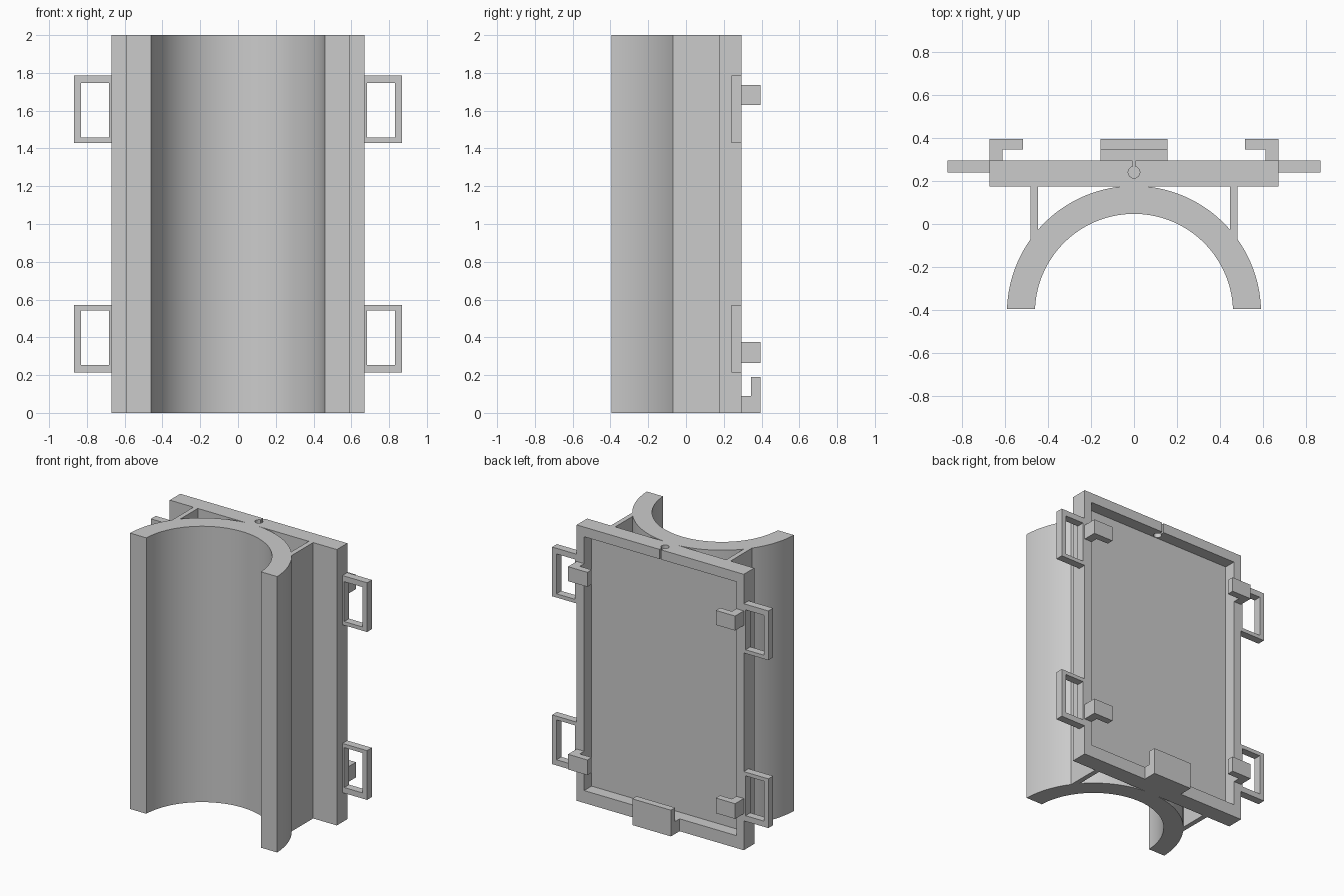
import bpy, bmesh
from math import asin, cos, sin, pi, radians

cube = bpy.data.objects.get("Cube")
if cube:
    bpy.data.objects.remove(cube, do_unlink=True)

grey = bpy.data.materials.new("plain grey")
grey.use_nodes = True
colour = (0.6, 0.6, 0.6, 1)
grey.diffuse_color = colour
grey.node_tree.nodes["Principled BSDF"].inputs["Base Color"].default_value = colour

HEIGHT = 2.0
FRONT, BACK, END = 0.175, 0.295, 0.394   # tray front, tray back, clip back
HALF = 0.67                              # half the tray width
RIM = 0.06


def prism(name, outline, low, high, axis="z"):
    """Extrude a closed outline: (x, y) along z, or (x, z) along y."""
    def place(a, b, c):
        return (a, b, c) if axis == "z" else (a, c, b)
    bm = bmesh.new()
    face = bm.faces.new([bm.verts.new(place(a, b, low)) for a, b in outline])
    made = bmesh.ops.extrude_face_region(bm, geom=[face])["geom"]
    moved = [v for v in made if isinstance(v, bmesh.types.BMVert)]
    bmesh.ops.translate(bm, verts=moved, vec=place(0, 0, high - low))
    bmesh.ops.recalc_face_normals(bm, faces=bm.faces)
    mesh = bpy.data.meshes.new(name)
    bm.to_mesh(mesh)
    bm.free()
    mesh.materials.append(grey)
    obj = bpy.data.objects.new(name, mesh)
    bpy.context.collection.objects.link(obj)
    return obj


def box(name, x, y, z):
    return prism(name, [(x[0], y[0]), (x[1], y[0]), (x[1], y[1]), (x[0], y[1])], *z)


def cut(obj, cutter):
    cutter.hide_render = True
    mod = obj.modifiers.new("cut", "BOOLEAN")
    mod.operation = "DIFFERENCE"
    mod.solver = "EXACT"
    mod.object = cutter
    bpy.context.view_layer.objects.active = obj
    bpy.ops.object.modifier_apply(modifier=mod.name)
    bpy.data.objects.remove(cutter, do_unlink=True)


def arc(radius, centre, end, steps=64):
    start = asin((end - centre) / radius)
    angles = [start + (pi - 2 * start) * i / steps for i in range(steps + 1)]
    return [(radius * cos(a), centre + radius * sin(a)) for a in angles]


# Tray with a recess in its back
tray = box("tray", (-HALF, HALF), (FRONT, BACK), (0, HEIGHT))
cut(tray, box("recess_cutter", (RIM - HALF, HALF - RIM), (0.21, 0.5), (0.09, HEIGHT - 0.07)))

# Keyhole through the top rim: round hole with a narrow slot to the back
hole = [(0.027 * cos(2 * pi * i / 32), 0.24 + 0.027 * sin(2 * pi * i / 32)) for i in range(32)]
cut(tray, prism("hole_cutter", hole, 1.9, 2.1))
cut(tray, box("slot_cutter", (-0.006, 0.006), (0.25, 0.4), (1.9, 2.1)))

# Half-round cradle
CENTRE = -0.413
cradle = prism("cradle", arc(0.59, CENTRE, -END) + arc(0.46, CENTRE, -END)[::-1], 0, HEIGHT)
bpy.ops.object.select_all(action="DESELECT")
cradle.select_set(True)
bpy.context.view_layer.objects.active = cradle
bpy.ops.object.shade_smooth_by_angle(angle=radians(30))

# Bottom clip: a lip that hooks upward
box("bottom_clip_post", (-0.155, 0.155), (BACK, END), (0, 0.09))
box("bottom_clip_lip", (-0.155, 0.155), (0.345, END), (0.09, 0.19))

for side, s in (("left", 1), ("right", -1)):
    # Rib joining cradle and tray, its front end following the curve
    rib = [(0.445, -0.025), (0.48, -0.074), (0.48, FRONT), (0.445, FRONT)]
    prism(side + "_rib", [(s * x, y) for x, y in rib], 0, HEIGHT)

    for level, low, high in (("upper", 1.63, 1.735), ("lower", 0.265, 0.375)):
        # L-shaped side clip that hooks inward
        clip = [(HALF, BACK), (HALF, END), (0.515, END), (0.515, 0.345),
                (HALF - RIM, 0.345), (HALF - RIM, BACK)]
        prism(f"{side}_{level}_clip", [(s * x, y) for x, y in clip], low, high)

    for level, flip in (("upper", False), ("lower", True)):
        # Strap loop, the lower ones mirrored top to bottom
        def z(value):
            return HEIGHT - value if flip else value
        outer = [(HALF, z(1.43)), (0.867, z(1.43)), (0.867, z(1.787)), (HALF, z(1.787))]
        inner = [(0.684, z(1.457)), (0.832, z(1.457)), (0.832, z(1.746)), (0.684, z(1.746))]
        loop = prism(f"{side}_{level}_strap_loop", [(s * a, b) for a, b in outer], 0.24, BACK, "y")
        cut(loop, prism("loop_cutter", [(s * a, b) for a, b in inner], 0.1, 0.4, "y"))
